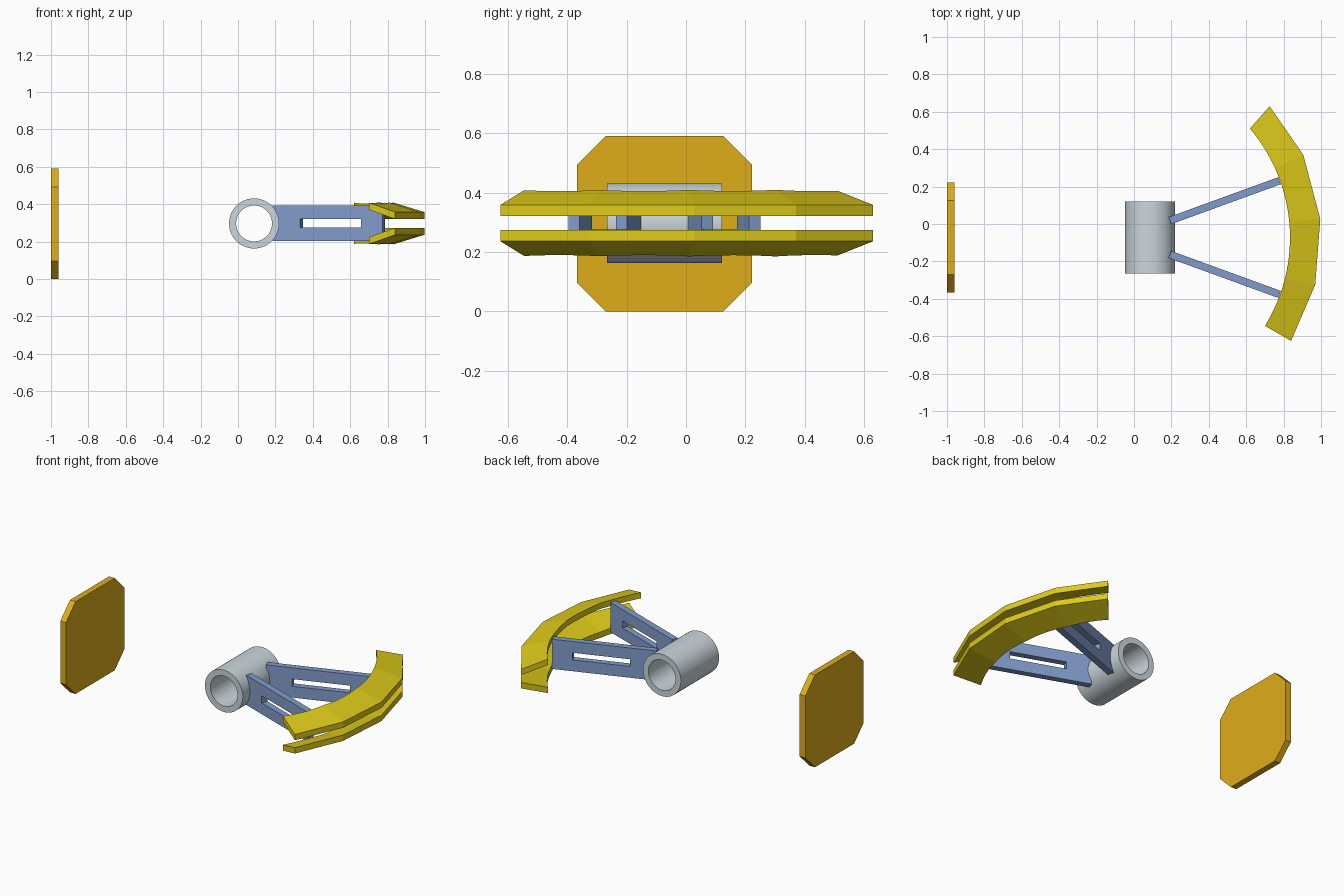
import bpy, bmesh
from math import sin, cos, radians, tau, atan2
from mathutils import Vector, Matrix

if "Cube" in bpy.data.objects:
    bpy.data.objects.remove(bpy.data.objects["Cube"])

YC, ZC = -0.0725, 0.297      # symmetry centre of the assembly


def finish(name, bm, color, smooth=False):
    bmesh.ops.recalc_face_normals(bm, faces=bm.faces)
    me = bpy.data.meshes.new(name)
    bm.to_mesh(me)
    bm.free()
    ob = bpy.data.objects.new(name, me)
    bpy.context.collection.objects.link(ob)
    mat = bpy.data.materials.get(color[0])
    if not mat:
        mat = bpy.data.materials.new(color[0])
        mat.diffuse_color = (*color[1], 1)
        mat.use_nodes = True
        mat.node_tree.nodes["Principled BSDF"].inputs["Base Color"].default_value = mat.diffuse_color
    me.materials.append(mat)
    if smooth:
        bpy.ops.object.select_all(action='DESELECT')
        ob.select_set(True)
        bpy.context.view_layer.objects.active = ob
        bpy.ops.object.shade_smooth_by_angle(angle=radians(35))
    return ob


def strip(bm, sections, closed):
    """Skin a list of closed cross-sections; cap the ends if open."""
    rings = [[bm.verts.new(p) for p in s] for s in sections]
    n = len(rings[0])
    for a, b in zip(rings, rings[1:] + (rings[:1] if closed else [])):
        for i in range(n):
            j = (i + 1) % n
            bm.faces.new((a[i], a[j], b[j], b[i]))
    if not closed:
        bm.faces.new(rings[0])
        bm.faces.new(rings[-1])


def frame(name, outer, inner, depth, matrix, color, smooth=False):
    """XZ outline with a matching hole, extruded along Y."""
    h = depth / 2
    bm = bmesh.new()
    strip(bm, [[(a, -h, b), (a, h, b), (c, h, d), (c, -h, d)]
               for (a, b), (c, d) in zip(outer, inner)], True)
    bm.transform(matrix)
    return finish(name, bm, color, smooth)


def circle(r, n=64):
    return [(r * cos(tau * i / n), r * sin(tau * i / n)) for i in range(n)]


def rect(x0, x1, h):
    return [(x0, -h), (x1, -h), (x1, h), (x0, h)]


STEEL = ("steel", (0.60, 0.68, 0.72))
BLUE = ("blue", (0.22, 0.33, 0.60))
YELLOW = ("yellow", (0.74, 0.60, 0.01))
ORANGE = ("orange", (0.74, 0.42, 0.01))

# Hollow hub tube
frame("hub_tube", circle(0.134), circle(0.096), 0.386,
      Matrix.Translation((0.086, YC, ZC)), STEEL, True)

# Two slotted arms spreading out from the hub
for side, s in (("left", 1), ("right", -1)):
    m = Matrix.Translation((0.192, YC + s * 0.0905, ZC + 0.001)) @ Matrix.Rotation(radians(20 * s), 4, 'Z')
    frame("arm_" + side, rect(0, 0.624, 0.095), rect(0.157, 0.503, 0.023), 0.04, m, BLUE)

# Curved rim: four flat outer facets, round inner edge, sloped section
corners = [Vector(p) for p in ((0.725, 0.63), (0.905, 0.37), (0.996, 0.027),
                               (0.969, -0.325), (0.84, -0.625))]
centre = Vector((-0.066, YC))
inner_angles = [radians(a) for a in (40.35, 24.6, 5.4, -13.7, -31.65)]
SLOPE, STEPS = 0.31, 8
for name, s in (("rim_upper", 1), ("rim_lower", -1)):
    sections = []
    for k in range(4):
        a, b = corners[k], corners[k + 1]
        normal = Vector((a.y - b.y, b.x - a.x)).normalized()
        for i in range(STEPS + (k == 3)):
            t = i / STEPS
            o = a.lerp(b, t)
            ang = inner_angles[k] * (1 - t) + inner_angles[k + 1] * t
            p = centre + 0.9 * Vector((cos(ang), sin(ang)))
            rise = SLOPE * (a - p).dot(normal)
            z0, z1 = 0.0235, 0.061
            sections.append([(o.x, o.y, ZC + s * z0), (o.x, o.y, ZC + s * z1),
                             (p.x, p.y, ZC + s * (z1 + rise)),
                             (p.x, p.y, ZC + s * (z0 + rise))])
    bm = bmesh.new()
    strip(bm, sections, False)
    finish(name, bm, YELLOW)

# Separate octagonal plate
H, C = 0.295, 0.198
octagon = [(C, H), (H, C), (H, -C), (C, -H), (-C, -H), (-H, -C), (-H, C), (-C, H)]
bm = bmesh.new()
strip(bm, [[(x, YC + y, H + z) for y, z in octagon] for x in (-1, -0.96)], False)
finish("octagon_plate", bm, ORANGE)
